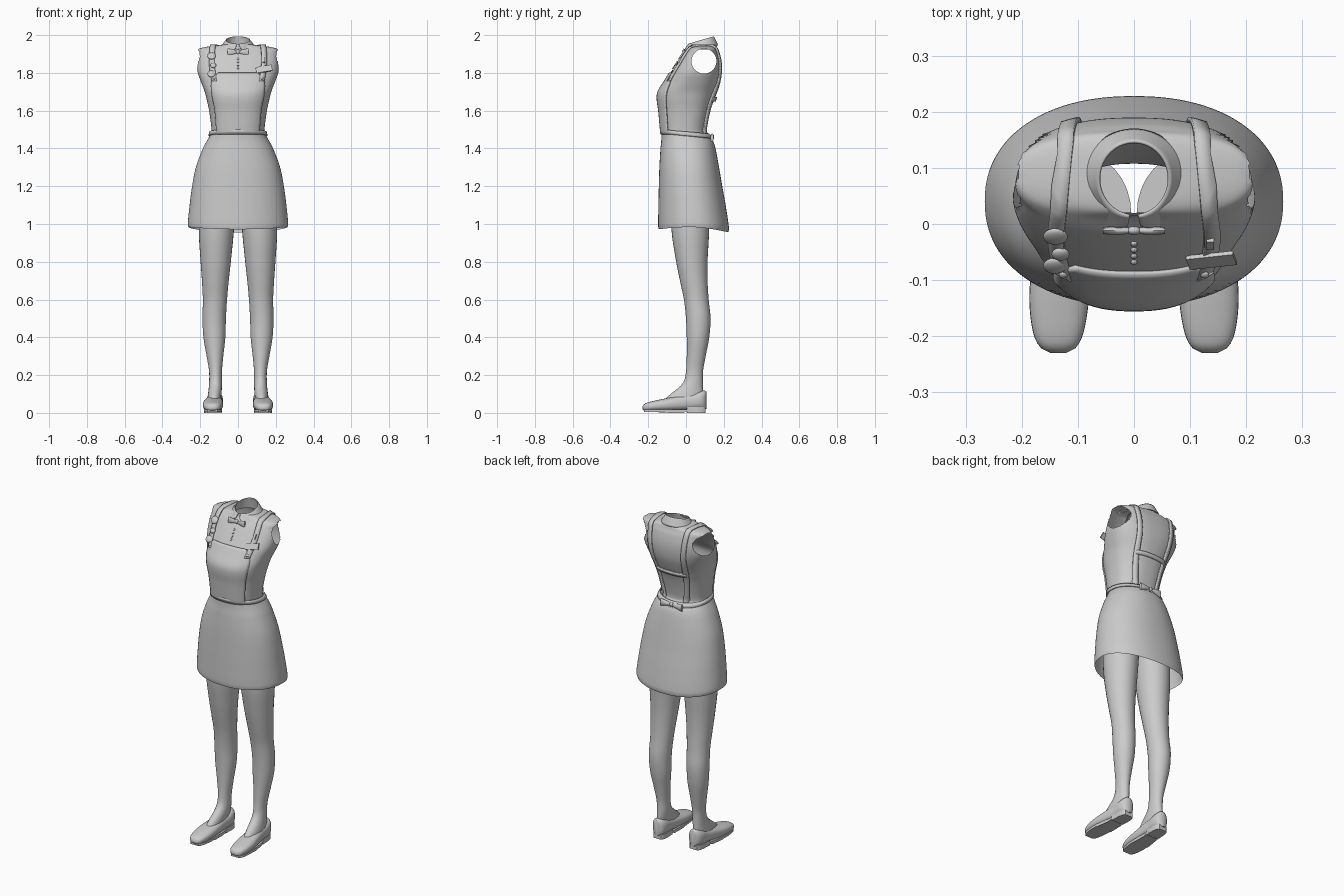
import bpy, bmesh, math
from mathutils import Vector, Matrix

if "Cube" in bpy.data.objects:
    bpy.data.objects.remove(bpy.data.objects["Cube"])

mat = bpy.data.materials.new("plain_grey")
mat.use_nodes = True
mat.diffuse_color = (0.6, 0.6, 0.6, 1)
mat.node_tree.nodes["Principled BSDF"].inputs["Base Color"].default_value = mat.diffuse_color


def finish(name, bm, thick=0, angle=50):
    me = bpy.data.meshes.new(name)
    bm.to_mesh(me)
    bm.free()
    me.materials.append(mat)
    ob = bpy.data.objects.new(name, me)
    bpy.context.collection.objects.link(ob)
    if thick:
        mod = ob.modifiers.new("thickness", "SOLIDIFY")
        mod.thickness, mod.offset = thick, 0
    bpy.ops.object.select_all(action="DESELECT")
    ob.select_set(True)
    bpy.context.view_layer.objects.active = ob
    bpy.ops.object.shade_smooth_by_angle(angle=math.radians(angle))
    return ob


def skin(rows, closed=True, cap=False):
    """Bridge equal rows of points into a sheet or tube."""
    bm = bmesh.new()
    grid = [[bm.verts.new(p) for p in row] for row in rows]
    n = len(rows[0])
    for a, b in zip(grid, grid[1:]):
        for i in range(n if closed else n - 1):
            j = (i + 1) % n
            bm.faces.new((a[i], a[j], b[j], b[i]))
    if cap:
        bm.faces.new(grid[0])
        bm.faces.new(grid[-1])
    bmesh.ops.recalc_face_normals(bm, faces=bm.faces)
    return bm


def sample(keys, t):
    """Smooth curve through rows of (t, values...)."""
    t = min(max(t, keys[0][0]), keys[-1][0])
    i = next(k for k in range(len(keys) - 1) if t <= keys[k + 1][0])
    last = len(keys) - 1

    def slope(k, c):
        a, b = keys[max(k - 1, 0)], keys[min(k + 1, last)]
        return (b[c] - a[c]) / (b[0] - a[0])
    p, q = keys[i], keys[i + 1]
    h = q[0] - p[0]
    s = (t - p[0]) / h
    return [p[c] * (1 + 2 * s) * (1 - s) ** 2 + q[c] * s * s * (3 - 2 * s)
            + h * s * (1 - s) * (slope(i, c) * (1 - s) - slope(i + 1, c) * s)
            for c in range(1, len(p))]


def spread(a, b, n):
    return [a + (b - a) * i / (n - 1) for i in range(n)]


def oval(angle, half, front, back, power=2.0, xc=0.0):
    c, s = math.cos(angle), math.sin(angle)
    x = xc + half * math.copysign(abs(c) ** (2 / power), c)
    y = (front + back) / 2 + (back - front) / 2 * math.copysign(abs(s) ** (2 / power), s)
    return x, y


def turn(n):
    return [math.tau * i / n for i in range(n)]


# Torso shell: height, half width, front, back
TORSO = [(1.46, .14, -.125, .11), (1.5, .14, -.13, .108), (1.6, .153, -.139, .13),
         (1.66, .166, -.147, .15), (1.7, .176, -.143, .166), (1.75, .195, -.113, .182),
         (1.8, .213, -.082, .189), (1.85, .218, -.05, .188), (1.9, .213, -.016, .178),
         (1.928, .207, .008, .167), (1.94, .155, .015, .163), (1.95, .08, .02, .155)]
POWER = 2.4
ARM_Y, ARM_Z, ARM_R = .095, 1.862, .066
heights = spread(1.46, 1.9, 48) + spread(1.904, 1.95, 16)
bm = skin([[(*oval(a, *sample(TORSO, z), POWER), z) for a in turn(112)] for z in heights])


def arm_offset(p):
    return Vector((p.y - ARM_Y, p.z - ARM_Z))


# Open the armholes and round their rims
holes = [f for f in bm.faces if abs(f.calc_center_median().x) > .12
         and arm_offset(f.calc_center_median()).length < ARM_R]
bmesh.ops.delete(bm, geom=holes, context="FACES")
for v in bm.verts:
    if v.is_boundary and abs(v.co.x) > .12 and 1.75 < v.co.z < 1.94:
        d = arm_offset(v.co).normalized() * ARM_R
        v.co.y, v.co.z = ARM_Y + d.x, ARM_Z + d.y
finish("blouse", bm)


def on_torso(x, z, side, lift=0.0):
    """Point on the front (-1) or back (1) of the torso, lifted off it."""
    half, front, back = sample(TORSO, z)
    k = max(0, 1 - min(1, abs(x) / half) ** POWER) ** (1 / POWER)
    y = (front + back) / 2 + side * (back - front) / 2 * k
    out = Vector((0, y - .09, max(0, z - 1.85))).normalized()
    return Vector((x, y, z)) + out * lift


# Bib
BIB = [(1.47, .112), (1.6, .122), (1.7, .14), (1.76, .138), (1.8, .105)]
rows = [[on_torso(u * sample(BIB, z)[0], z, -1, .005) for u in spread(-1, 1, 25)]
        for z in spread(1.475, 1.8, 24)]
finish("apron_bib", skin(rows, closed=False), .007)

# Shoulder straps: front, over the shoulder, down the back
STRAP = [(1.47, .07), (1.65, .095), (1.8, .11), (1.94, .122)]
for side, label in ((1, "left"), (-1, "right")):
    path = [(.125 + .014 * math.sin((z - 1.755) / .19 * 2.6), z, -1) for z in spread(1.755, 1.941, 20)]
    path += [(sample(STRAP, z)[0], z, 1) for z in spread(1.941, 1.47, 34)]
    rows = [[on_torso(side * (x + w), z, f, .006) for w in (-.014, 0, .014)] for x, z, f in path]
    finish(label + "_strap", skin(rows, closed=False), .008)
rows = [[on_torso(x, z, 1, .007) for x in spread(-.1, .1, 21)] for z in (1.65, 1.672)]
finish("back_cross_strap", skin(rows, closed=False), .008)

# Skirt: height, half width, front, back
SKIRT = [(.97, .262, -.143, .222), (.985, .266, -.147, .228), (1.1, .256, -.146, .21),
         (1.2, .243, -.144, .192), (1.3, .223, -.141, .175), (1.4, .186, -.135, .156),
         (1.44, .165, -.131, .143), (1.475, .145, -.13, .118), (1.49, .143, -.13, .112)]


def skirt_point(a, z, grow=0.0):
    half, front, back = sample(SKIRT, z)
    return oval(a, half + grow, front - grow, back + grow, 2.2)


rows = []
for z in spread(.972, 1.485, 40):
    drop = max(0, 1.1 - z) / .13
    rows.append([(*skirt_point(a, z), z + drop * (.012 * math.cos(a) ** 2 - .016 * max(0, math.sin(a))))
                 for a in turn(96)])
finish("skirt", skin(rows))

# Waistband sloping to the back
rows = []
for lift in (-.011, .011):
    rows.append([(*skirt_point(a, 1.478 + lift - .013 * math.sin(a), .005),
                  1.478 + lift - .013 * math.sin(a)) for a in turn(96)])
finish("waistband", skin(rows), .007)

# Collar band and folded collar with front points
rows = []
for t in spread(0, 1, 5):
    row = []
    for a in turn(64):
        x, y = oval(a, .07 - .008 * t, .01 + .005 * t, .158 - .012 * t)
        row.append((x, y, 1.925 + t * (.028 + .3 * max(0, y - .015))))
    rows.append(row)
finish("collar_band", skin(rows))
rows = []
for t in spread(0, 1, 7):
    row = []
    for a in spread(-math.pi / 2 + .12, math.pi * 1.5 - .12, 73):
        gap = min(a + math.pi / 2, math.pi * 1.5 - a)
        point = max(0, 1 - abs(gap - .72) / .6)
        x, y = oval(a, .062 + .028 * t, .015 - .018 * t, .146 + .022 * t)
        top = 1.953 + .3 * max(0, y - .015)
        low = 1.93 + .1 * max(0, y - .015) - .034 * point
        row.append((x, y - .022 * t * point, top + (low - top) * t))
    rows.append(row)
finish("folded_collar", skin(rows, closed=False), .005)


def blob(name, centre, size, face=None):
    bm = bmesh.new()
    bmesh.ops.create_uvsphere(bm, u_segments=20, v_segments=10, radius=1)
    turn_to = Vector(face or (0, 0, 1)).to_track_quat("Z", "Y").to_matrix().to_4x4()
    bm.transform(Matrix.Translation(centre) @ turn_to @ Matrix.Diagonal((*size, 1)))
    return finish(name, bm)


def box(name, centre, size, tilt=0.0, lean=0.0):
    bm = bmesh.new()
    bmesh.ops.create_cube(bm, size=1)
    spin = Matrix.Rotation(lean, 4, "X") @ Matrix.Rotation(tilt, 4, "Y")
    bm.transform(Matrix.Translation(centre) @ spin @ Matrix.Diagonal((*size, 1)))
    return finish(name, bm, angle=30)


def bow(name, centre, reach, tall, thick, tail):
    """Knot, two flared loops and two hanging tails."""
    centre = Vector(centre)
    blob(name + "_knot", centre, (tall * .28, thick * .8, tall * .3))
    for s in (-1, 1):
        rows = []
        for t in spread(.08, 1, 7):
            h, d = tall * (.15 + .35 * t), thick * (.3 + .5 * math.sin(t * 2.6))
            rows.append([centre + Vector((s * reach * t, d * math.sin(a), h * math.cos(a) - tall * .1 * t))
                         for a in turn(14)])
        finish(name + "_loop", skin(rows, cap=True))
        rows = [[centre + Vector((s * (.006 + tail * .4 * t + w), 0, -tail * t))
                 for w in (-.008, .008)] for t in spread(0, 1, 4)]
        finish(name + "_tail", skin(rows, closed=False), .005)


bow("neck_bow", (0, -.012, 1.912), .055, .045, .01, .035)
bow("back_bow", (0, .138, 1.462), .07, .045, .014, .055)

# Blouse buttons, strap buttons, badges and tag
SLOPE = (0, -1, .75)
for z in spread(1.825, 1.875, 4):
    blob("blouse_button", on_torso(0, z, -1, .002), (.006, .006, .004), SLOPE)
for s in (-1, 1):
    blob("strap_button", on_torso(s * .126, 1.772, -1, .012), (.008, .008, .005), SLOPE)
for x, z, r in ((-.14, 1.885, .022), (-.131, 1.84, .016), (-.141, 1.795, .021)):
    blob("badge", on_torso(x, z, -1, .014), (r, r, .008), SLOPE)
box("name_tag", on_torso(.138, 1.82, -1, .016), (.085, .008, .036), -.2, -.55)
box("strap_clip", on_torso(.136, 1.865, -1, .012), (.014, .01, .028), 0, -.55)

# Legs and insteps: height, centre x, half width, front, back
LEG = [(.04, .127, .036, -.13, .08), (.085, .125, .036, -.1, .088), (.12, .121, .035, -.055, .09),
       (.16, .119, .034, -.014, .089), (.22, .119, .034, 0, .09), (.3, .122, .044, .004, .104),
       (.4, .125, .058, .004, .123), (.5, .126, .062, 0, .13), (.6, .122, .064, -.011, .12),
       (.7, .12, .071, -.032, .114), (.8, .118, .08, -.052, .114), (.95, .115, .092, -.075, .122),
       (1.2, .105, .1, -.09, .13)]
# Shoes: depth, centre x, half width, bottom, top
SHOE = [(-.23, .135, .014, .018, .034), (-.222, .135, .03, .012, .046), (-.2, .135, .043, .01, .056),
        (-.15, .134, .052, .01, .068), (-.1, .132, .053, .01, .078), (-.04, .128, .048, .012, .09),
        (.02, .124, .043, .016, .1), (.07, .122, .042, .018, .113), (.098, .121, .032, .018, .118),
        (.108, .121, .014, .022, .112)]
for s, label in ((1, "left"), (-1, "right")):
    rows = []
    for z in spread(.04, 1.2, 56):
        xc, half, front, back = sample(LEG, z)
        rows.append([(*oval(a, half, front, back, 2, s * xc), z) for a in turn(32)])
    finish(label + "_leg", skin(rows, cap=True))
    rows = []
    for y in spread(-.23, .108, 40):
        xc, half, low, top = sample(SHOE, y)
        ring = [oval(a, half, low, top, 2.5, s * xc) for a in turn(28)]
        rows.append([(x, y, z) for x, z in ring])
    finish(label + "_shoe", skin(rows, cap=True))
    # Flat sole and low heel follow the shoe outline
    for part, start, end, top in (("sole", -.222, .1, .018), ("heel", .005, .102, .03)):
        edge = [(y, sample(SHOE, y)) for y in spread(start, end, 24)]
        ring = [(s * v[0] + v[1] * .9, y) for y, v in edge]
        ring += [(s * v[0] - v[1] * .9, y) for y, v in reversed(edge)]
        base = .008 if part == "sole" else 0
        rows = [[(x, y, z + (.004 if y < -.1 and z < .01 else 0) - (.008 if part == "sole" and y < 0 and z < .01 else 0))
                 for x, y in ring] for z in (base, top)]
        finish(label + "_" + part, skin(rows, cap=True), angle=30)
